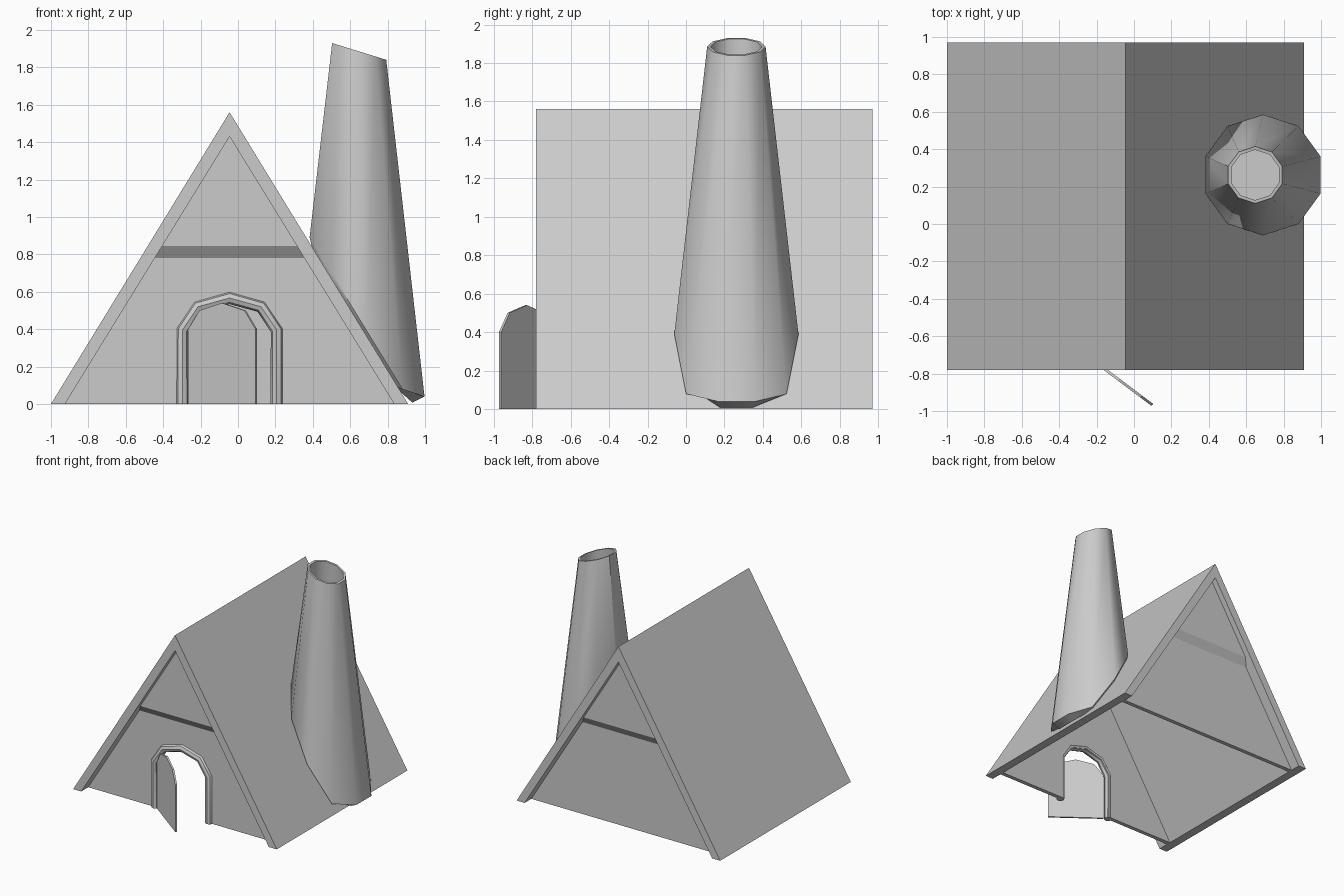
import bpy, bmesh, math
from mathutils import Matrix

if "Cube" in bpy.data.objects:
    bpy.data.objects.remove(bpy.data.objects["Cube"])

CX = -0.045            # x of the ridge
APEX_IN = 1.43         # inner ridge height
SLOPE_IN = 1.43 / 0.88


def finish(name, bm, smooth=None):
    bmesh.ops.recalc_face_normals(bm, faces=bm.faces[:])
    me = bpy.data.meshes.new(name)
    bm.to_mesh(me)
    bm.free()
    ob = bpy.data.objects.new(name, me)
    bpy.context.collection.objects.link(ob)
    if smooth:
        shade(ob, smooth)
    return ob


def shade(ob, angle):
    bpy.ops.object.select_all(action='DESELECT')
    ob.select_set(True)
    bpy.context.view_layer.objects.active = ob
    bpy.ops.object.shade_smooth_by_angle(angle=math.radians(angle))


def loft(name, rings, smooth=None):
    """Join closed rings of points and cap both ends."""
    bm = bmesh.new()
    vs = [[bm.verts.new(p) for p in r] for r in rings]
    n = len(vs[0])
    for a, b in zip(vs, vs[1:]):
        for i in range(n):
            j = (i + 1) % n
            bm.faces.new((a[i], a[j], b[j], b[i]))
    bm.faces.new(vs[0])
    bm.faces.new(vs[-1])
    return finish(name, bm, smooth)


def prism(name, pts, y0, y1, cx=CX):
    return loft(name, [[(cx + x, y, z) for x, z in pts] for y in (y0, y1)])


def gable_points(z):
    w = (APEX_IN - z) / SLOPE_IN
    return [(-w, z), (0, APEX_IN), (w, z)]


def arch(half, spring, mid, top):
    left = [(-half, 0), (-half, spring), (-half * 0.67, mid)]
    return left + [(0, top)] + [(-x, z) for x, z in reversed(left)]


# A-frame roof shell
prism("roof", [(-0.955, 0), (0, 1.56), (0.955, 0), (0.88, 0), (0, APEX_IN), (-0.88, 0)], -0.78, 0.97)

# Front wall with doorway, plain back wall
doorway = arch(0.235, 0.395, 0.505, 0.55)
prism("front_wall", gable_points(0) + doorway[::-1], -0.685, -0.65)
prism("back_wall", gable_points(0), 0.845, 0.88)

# Overhanging upper gable panels with a sloped underside
for name, y_out, y_in in (("front_gable", -0.73, -0.685), ("back_gable", 0.92, 0.88)):
    loft(name, [[(CX + x, y, z) for x, z in gable_points(h)]
                for y, h in ((y_out, 0.845), (y_in, 0.78))])

# Rounded door frame swept along the arch
cu = bpy.data.curves.new("door_frame", 'CURVE')
cu.dimensions = '3D'
cu.bevel_depth = 0.033
cu.bevel_resolution = 2
cu.use_fill_caps = True
path = arch(0.252, 0.395, 0.52, 0.567)
sp = cu.splines.new('POLY')
sp.points.add(len(path) - 1)
for p, (x, z) in zip(sp.points, path):
    p.co = (CX + x, -0.68, z, 1)
frame = bpy.data.objects.new("door_frame", cu)
bpy.context.collection.objects.link(frame)
bpy.ops.object.select_all(action='DESELECT')
frame.select_set(True)
bpy.context.view_layer.objects.active = frame
bpy.ops.object.convert(target='MESH')
shade(bpy.context.view_layer.objects.active, 40)

# Open door leaf swung outward on its left hinge
door = prism("door", arch(0.225, 0.4, 0.5, 0.54), -0.007, 0.007, 0.225)
door.data.transform(Matrix.Translation((-0.262, -0.697, 0)) @ Matrix.Rotation(math.radians(-36.9), 4, 'Z'))

# Ten-sided chimney resting on the roof slope, slanted open top
ANG = [math.radians(18 + 36 * i) for i in range(10)]


def ring(cx, r, zf):
    pts = [(cx + r * math.cos(a), 0.262 + r * math.sin(a)) for a in ANG]
    return [(x, y, zf(x)) for x, y in pts]


def on_roof(x):
    return 1.56 - 1.634 * (x - CX)


def slant(x):
    return 1.885 - 0.31 * (x - 0.648)


base = ring(0.69, 0.323, lambda x: max(on_roof(x) + 0.03, 0.04))
foot = ring(0.67, 0.275, lambda x: max(on_roof(x) - 0.03, 0.008))
loft("chimney", [foot, base,
                 ring(0.648, 0.152, slant),
                 ring(0.648, 0.134, slant),
                 ring(0.648, 0.15, lambda x: 1.55)], 40)
